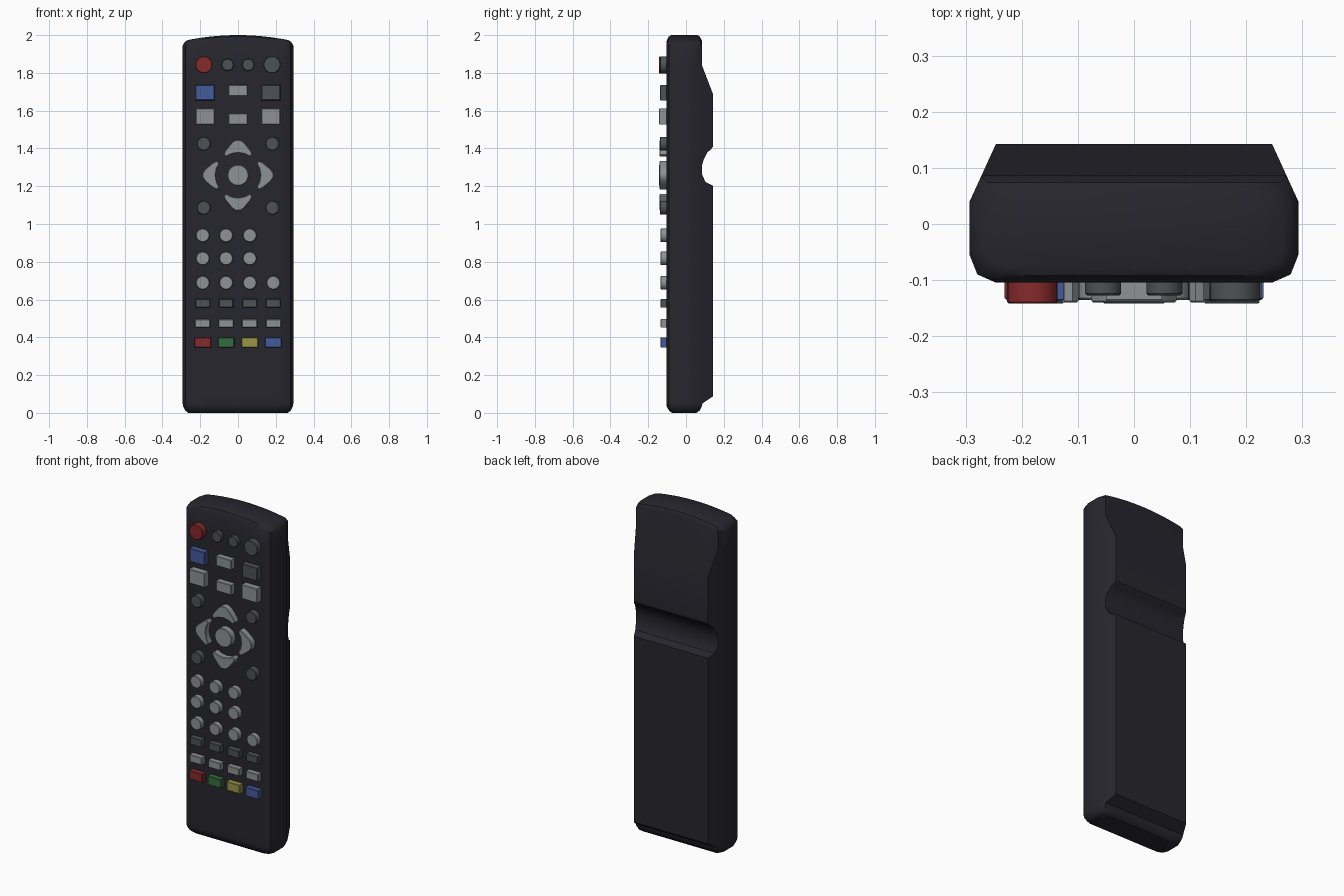
import bpy, bmesh
from math import cos, sin, pi

if "Cube" in bpy.data.objects:
    bpy.data.objects.remove(bpy.data.objects["Cube"])


def material(name, rgb):
    m = bpy.data.materials.new(name)
    m.diffuse_color = (*rgb, 1)
    m.use_nodes = True
    m.node_tree.nodes["Principled BSDF"].inputs["Base Color"].default_value = m.diffuse_color
    return m


BLACK = material("black", (0.02, 0.019, 0.027))
LIGHT = material("light_grey", (0.27, 0.29, 0.30))
DARK = material("dark_grey", (0.075, 0.085, 0.09))
RED = material("red", (0.24, 0.023, 0.025))
BLUE = material("blue", (0.06, 0.10, 0.33))
GREEN = material("green", (0.035, 0.15, 0.05))
YELLOW = material("yellow", (0.33, 0.30, 0.065))


def finish(name, bm, mat, angle):
    bmesh.ops.recalc_face_normals(bm, faces=bm.faces)
    me = bpy.data.meshes.new(name)
    bm.to_mesh(me)
    bm.free()
    ob = bpy.data.objects.new(name, me)
    bpy.context.collection.objects.link(ob)
    me.materials.append(mat)
    bpy.ops.object.select_all(action='DESELECT')
    ob.select_set(True)
    bpy.context.view_layer.objects.active = ob
    bpy.ops.object.shade_smooth_by_angle(angle=angle)
    return ob


# Casing: cross-sections lofted along z -> (height, end inset, back depth, crown)
SECTIONS = [
    (0.0, 0.030, 0.086, 0), (0.012, 0.014, 0.086, 0), (0.035, 0.002, 0.086, 0),
    (0.050, 0, 0.087, 0), (0.088, 0, 0.143, 0), (1.203, 0, 0.143, 0),
    (1.222, 0, 0.104, 0), (1.235, 0, 0.097, 0), (1.262, 0, 0.086, 0),
    (1.315, 0, 0.086, 0), (1.345, 0, 0.095, 0), (1.382, 0, 0.115, 0),
    (1.392, 0, 0.130, 0), (1.410, 0, 0.143, 0), (1.688, 0, 0.143, 0),
    (1.836, 0, 0.086, 0), (1.945, 0, 0.086, 0.02), (1.962, 0.012, 0.086, 0.03),
    (1.968, 0.027, 0.086, 0.032),
]
N = 10


def section(z, inset, back, crown):
    slope = lambda y: 0.293 - (y - 0.04) * 0.048 / 0.105
    xb = slope(back)
    mid = 0.04 + (back - 0.04) * 0.6
    span = lambda w: [-w + 2 * w * i / N for i in range(N + 1)]
    front = ([(-0.293, -0.055), (-0.279, -0.09)] + [(x, -0.104) for x in span(0.247)]
             + [(0.279, -0.09), (0.293, -0.055)])
    rear = ([(0.293, 0.04), (slope(mid), mid)] + [(-x, back) for x in span(xb)]
            + [(-slope(mid), mid), (-0.293, 0.04)])
    ring = []
    for x, y in front + rear:
        x *= 1 - inset / 0.293
        y = -0.01 + (y + 0.01) * (1 - inset / 0.095)
        ring.append((x, y, z + crown * (1 - (x / 0.293) ** 2)))
    return ring


bm = bmesh.new()
rings = [[bm.verts.new(p) for p in section(*s)] for s in SECTIONS]
M = len(rings[0])
for a, b in zip(rings, rings[1:]):
    for i in range(M):
        j = (i + 1) % M
        bm.faces.new((a[i], a[j], b[j], b[i]))
for r in (rings[0], rings[-1]):
    for i in range(M // 2 - 1):
        bm.faces.new((r[i], r[i + 1], r[M - 2 - i], r[M - 1 - i]))
finish("casing", bm, BLACK, 0.6)


# Buttons: outline in x,z extruded out of the front face, with a small edge bevel
def button(name, pts, front, mat):
    bm = bmesh.new()
    base = [bm.verts.new((x, -0.095, z)) for x, z in pts]
    face = bm.faces.new(base)
    new = bmesh.ops.extrude_face_region(bm, geom=[face])["geom"]
    top = [v for v in new if isinstance(v, bmesh.types.BMVert)]
    for v in top:
        v.co.y = front
    rim = [e for e in new if isinstance(e, bmesh.types.BMEdge)]
    bmesh.ops.bevel(bm, geom=rim, offset=0.003, segments=1, affect='EDGES')
    finish(name, bm, mat, 0.6)


def disc(name, x, z, r, front, mat):
    button(name, [(x + r * cos(2 * pi * i / 24), z + r * sin(2 * pi * i / 24))
                  for i in range(24)], front, mat)


def block(name, x, z, w, h, front, mat):
    button(name, [(x + a * w / 2, z + b * h / 2)
                  for a, b in ((-1, -1), (1, -1), (1, 1), (-1, 1))], front, mat)


# Top row
disc("power_button", -0.181, 1.843, 0.045, -0.142, RED)
disc("mute_button", 0.180, 1.843, 0.045, -0.138, DARK)
for x in (-0.055, 0.054):
    disc("small_top_button", x, 1.843, 0.032, -0.127, DARK)

# Rectangular upper keys
block("blue_upper_key", -0.175, 1.695, 0.10, 0.08, -0.138, BLUE)
block("dark_upper_key", 0.174, 1.695, 0.10, 0.08, -0.138, DARK)
block("middle_upper_key", 0, 1.706, 0.10, 0.058, -0.138, LIGHT)
block("middle_lower_key", 0, 1.556, 0.10, 0.06, -0.138, LIGHT)
for x in (-0.174, 0.174):
    block("side_lower_key", x, 1.569, 0.10, 0.085, -0.142, LIGHT)

# Navigation pad
PAD_Z = 1.258
disc("ok_button", 0, PAD_Z, 0.056, -0.142, LIGHT)
half = [(0.012, 0.187), (0.032, 0.174), (0.068, 0.130), (0.076, 0.110),
        (0.062, 0.099), (0.035, 0.113)]
arrow = half + [(0, 0.119)] + [(-u, v) for u, v in reversed(half)]
for k in range(4):
    c, s = cos(k * pi / 2), sin(k * pi / 2)
    button("arrow_button", [(u * c - v * s, PAD_Z + u * s + v * c)
                            for u, v in reversed(arrow)], -0.140, LIGHT)
for x in (-0.182, 0.182):
    for z in (1.425, 1.086):
        disc("pad_corner_button", x, z, 0.036, -0.138, DARK)

# Number keys and lower rows
COLS = (-0.187, -0.063, 0.062, 0.187)
for z, count in ((0.940, 3), (0.818, 3), (0.689, 4)):
    for x in COLS[:count]:
        disc("number_button", x, z, 0.036, -0.135, LIGHT)
for x, mat in zip(COLS, (RED, GREEN, YELLOW, BLUE)):
    block("dark_lower_key", x, 0.580, 0.076, 0.045, -0.135, DARK)
    block("light_lower_key", x, 0.474, 0.080, 0.044, -0.135, LIGHT)
    block("coloured_key", x, 0.373, 0.087, 0.053, -0.135, mat)
